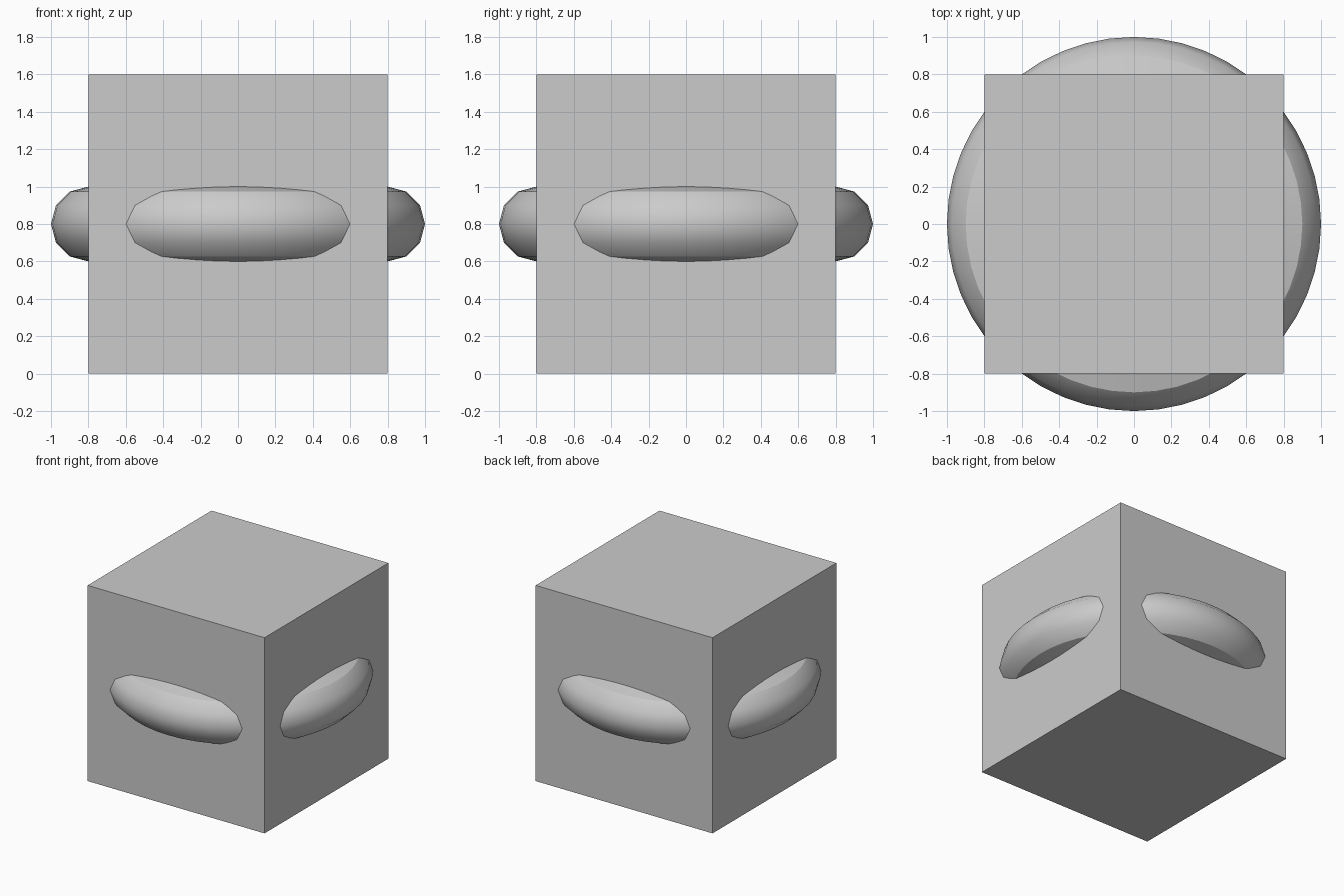
import bpy
import math

if "Cube" in bpy.data.objects:
    bpy.data.objects.remove(bpy.data.objects["Cube"])

# Cube body standing on the ground
bpy.ops.mesh.primitive_cube_add(size=1.6, location=(0, 0, 0.8))
bpy.context.object.name = "cube_body"

# Ring around the middle, bulging through the four sides
bpy.ops.mesh.primitive_torus_add(
    major_radius=0.8, minor_radius=0.2,
    major_segments=48, minor_segments=12, location=(0, 0, 0.8))
ring = bpy.context.object
ring.name = "middle_ring"
bpy.ops.object.shade_smooth_by_angle(angle=math.radians(30))
